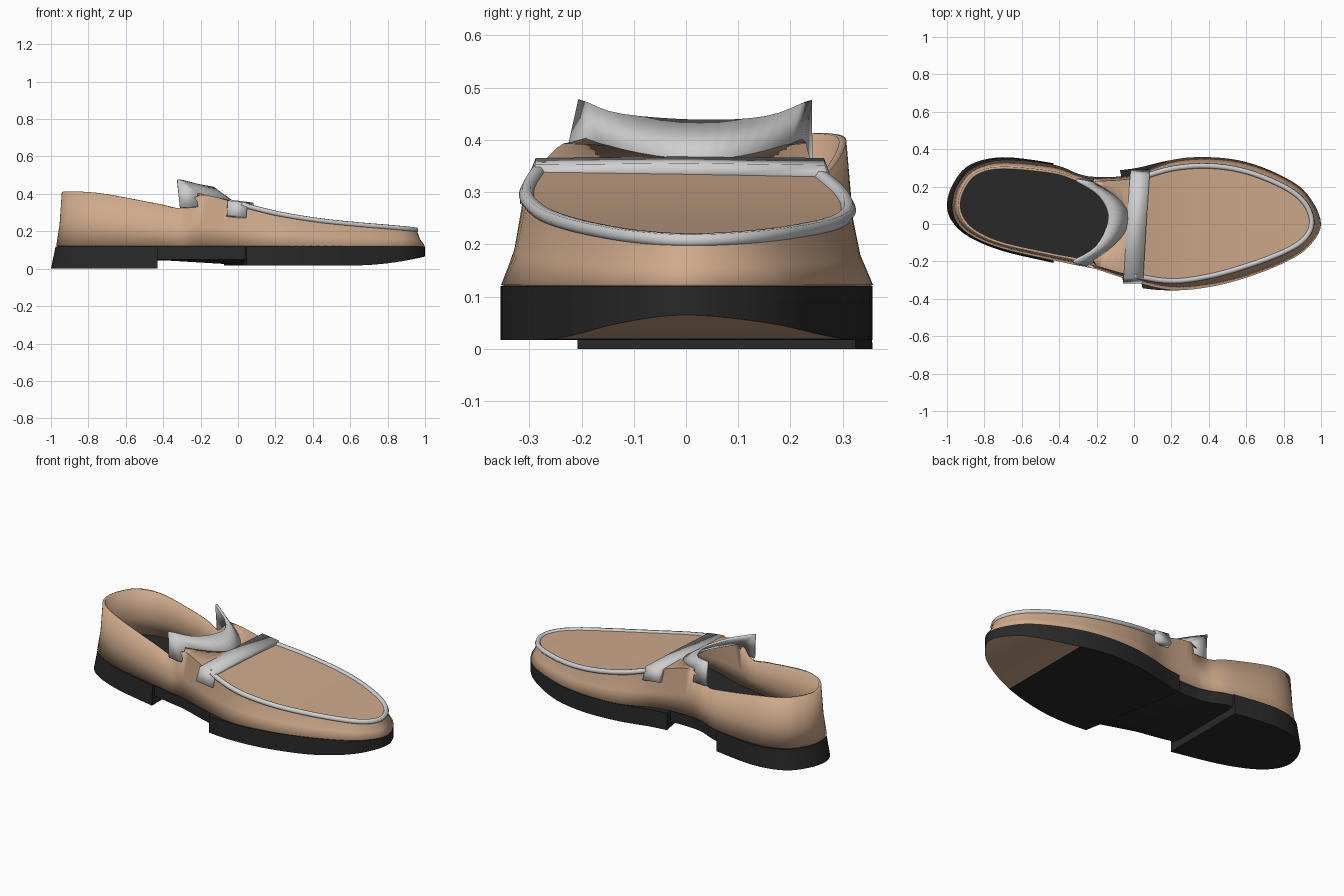
import bpy, bmesh, math
from mathutils import Vector as V

if "Cube" in bpy.data.objects:
    bpy.data.objects.remove(bpy.data.objects["Cube"])

def mat(name, c):
    m = bpy.data.materials.new(name)
    m.diffuse_color = (*c, 1)
    m.use_nodes = True
    m.node_tree.nodes["Principled BSDF"].inputs["Base Color"].default_value = m.diffuse_color
    return m

TAN = mat("tan leather", (0.62, 0.40, 0.26))
BLACK = mat("black rubber", (0.022, 0.022, 0.022))
GREY = mat("light grey trim", (0.62, 0.62, 0.62))

N = 5  # samples between control points

def catmull(p0, p1, p2, p3, t):
    return 0.5 * (2 * p1 + (p2 - p0) * t + (2 * p0 - 5 * p1 + 4 * p2 - p3) * t * t
                  + (3 * p1 - p0 - 3 * p2 + p3) * t ** 3)

def ring(tip0, rows, tip1):
    """Closed smooth outline from rows (x, y near side, y far side, z)."""
    c = [V(tip0)] + [V((r[0], r[1], r[3])) for r in rows] + [V(tip1)]
    c += [V((r[0], r[2], r[3])) for r in reversed(rows)]
    m = len(c)
    return [catmull(c[i - 1], c[i], c[(i + 1) % m], c[(i + 2) % m], j / N)
            for i in range(m) for j in range(N)]

def flat(rows, z):
    return [(*r, z) for r in rows]

def finish(bm, name, mats, angle=35, thick=0, offset=0):
    bmesh.ops.remove_doubles(bm, verts=bm.verts, dist=0.0005)
    bmesh.ops.recalc_face_normals(bm, faces=bm.faces)
    me = bpy.data.meshes.new(name)
    bm.to_mesh(me)
    bm.free()
    ob = bpy.data.objects.new(name, me)
    bpy.context.collection.objects.link(ob)
    for m in mats:
        me.materials.append(m)
    if thick:
        s = ob.modifiers.new("thickness", 'SOLIDIFY')
        s.thickness, s.offset = thick, offset
    bpy.ops.object.select_all(action='DESELECT')
    ob.select_set(True)
    bpy.context.view_layer.objects.active = ob
    bpy.ops.object.shade_smooth_by_angle(angle=math.radians(angle))
    return ob

def strips(bm, loops, closed=False):
    for a, b in zip(loops, loops[1:]):
        k = len(a)
        for i in range(k if closed else k - 1):
            j = (i + 1) % k
            bm.faces.new((a[i], a[j], b[j], b[i]))

def cap(bm, r, start=0):
    """Span a ring with strips between the near and far sides."""
    t = len(r)
    for i in range(start, t // 2):
        q = [r[i], r[i + 1], r[(t - i - 1) % t], r[(t - i) % t]]
        q = list(dict.fromkeys(q))
        if len(q) > 2:
            bm.faces.new(q)

def block(loops, cuts=()):
    """Solid through stacked outlines, cut by planes (point, discarded side)."""
    bm = bmesh.new()
    vs = [[bm.verts.new(p) for p in lp] for lp in loops]
    strips(bm, vs, True)
    cap(bm, vs[0])
    cap(bm, vs[-1])
    for co, no in cuts:
        g = bmesh.ops.bisect_plane(bm, geom=bm.verts[:] + bm.edges[:] + bm.faces[:],
                                   plane_co=co, plane_no=no, clear_outer=True)
        bmesh.ops.holes_fill(bm, edges=[e for e in bm.edges if e.is_boundary], sides=0)
    return bm

# Outlines of sole edge, upper base and upper top line
SOLE = [(-.97, .01, .21), (-.88, -.07, .315), (-.7, -.145, .357), (-.43, -.208, .325),
        (-.3, -.24, .295), (-.2, -.27, .28), (0, -.335, .297), (.2, -.355, .342),
        (.4, -.337, .357), (.6, -.285, .33), (.8, -.205, .25), (.93, -.125, .155)]
BASE = [(-.94, .01, .20), (-.86, -.06, .29), (-.7, -.125, .335), (-.43, -.187, .31),
        (-.3, -.215, .262), (-.2, -.235, .245), (0, -.30, .257), (.2, -.346, .335),
        (.4, -.331, .351), (.6, -.281, .325), (.8, -.202, .246), (.925, -.122, .152)]
TOP = [(-.91, .02, .19, .412), (-.84, -.045, .27, .412), (-.7, -.105, .30, .398),
       (-.43, -.165, .275, .347), (-.3, -.19, .235, .325), (-.2, -.22, .225, .39),
       (0, -.275, .24, .345), (.2, -.305, .295, .295), (.4, -.28, .31, .26),
       (.6, -.225, .28, .237), (.8, -.15, .2, .22), (.91, -.08, .115, .21)]
sole = ring((-1, .1, .12), flat(SOLE, .12), (1, 0, .12))
base = ring((-.965, .1, .12), flat(BASE, .12), (.993, 0, .12))
top = ring((-.935, .1, .41), TOP, (.95, .01, .205))
T = len(top)

# Heel block, flared towards the ground
heel_top = [V((-.5 + (p.x + .5) * .95, .1 + (p.y - .1) * .98, .12)) for p in sole]
heel_bot = [V((p.x, p.y, 0)) for p in sole]
finish(block([heel_top, heel_bot], [((-.43, 0, 0), (1, 0, 0))]), "heel", [BLACK])

# Front sole with toe spring; the raised toe underside is tan
def under(x):
    return .017 + .048 * max(0, (x - .6) / .4) ** 2
bm = block([sole, [V((p.x, p.y, under(p.x))) for p in sole]],
           [((-.02, 0, 0), (-1, -.19, 0))])
bmesh.ops.recalc_face_normals(bm, faces=bm.faces)
for f in bm.faces:
    if f.normal.z < -.5 and f.calc_center_median().x > .64:
        f.material_index = 1
finish(bm, "front_sole", [BLACK, TAN])

# Waist of the sole and insole, with a ramped underside
inner = [V((p.x * .985, .02 + (p.y - .02) * .985, .128)) for p in base]
edge = [V((p.x, p.y, .05)) for p in inner]
ramp = [V((p.x, .02 + (p.y - .02) * .75, .045 - .027 * min(1, max(0, (p.x + .4) / .45))))
        for p in inner]
finish(block([inner, edge, ramp], [((.2, 0, 0), (1, 0, 0))]), "sole_waist", [BLACK])
bm = bmesh.new()
cap(bm, [bm.verts.new((p.x, p.y, .13)) for p in inner])
finish(bm, "insole", [BLACK])

# Upper: side wall, toe plug and wings beside the throat
def throat(a, s):
    return V((-.03 - .19 * a * a, .03 + s * .19 * a + (s < 0) * -.03 * a, .357 + .04 * a * a))

bm = bmesh.new()
mid = []
for b, t in zip(base, top):
    p = b.lerp(t, .6)
    p.z = b.z + (t.z - b.z) * .4
    mid.append(p)
vs = [[bm.verts.new(p) for p in lp] for lp in (base, mid, top)]
strips(bm, vs, True)
cap(bm, vs[2], 7 * N)
tip = bm.verts.new(throat(0, 1))
bm.faces.new((vs[2][7 * N], tip, vs[2][T - 7 * N]))
for s in (-1, 1):
    idx = [6 * N + j for j in range(N + 1)]
    side = [vs[2][i if s < 0 else T - i] for i in idx]
    inn = [bm.verts.new(throat(1 - j / N, s)) for j in range(N)] + [tip]
    strips(bm, [side, inn])
finish(bm, "upper", [TAN], 40, .014)

# Raised seam around the toe plug
cu = bpy.data.curves.new("toe_seam", 'CURVE')
cu.dimensions = '3D'
cu.bevel_depth, cu.bevel_resolution = .015, 1
pts = top[7 * N:T - 7 * N + 1]
sp = cu.splines.new('POLY')
sp.points.add(len(pts) - 1)
for q, p in zip(sp.points, pts):
    q.co = (p.x, p.y, p.z + .002, 1)
cu.materials.append(GREY)
bpy.context.collection.objects.link(bpy.data.objects.new("toe_seam", cu))

# Strap across the instep, folded down at both ends
bm = bmesh.new()
path = [(-.008, -.302, .278), (-.004, -.278, .345), (.012, 0, .345),
        (.03, .255, .345), (.034, .275, .28)]
strips(bm, [[bm.verts.new((x + d, y, z - d * .12)) for x, y, z in path] for d in (-.052, .052)])
finish(bm, "strap", [GREY], 30, .034)

# Flared tongue with side tabs
bm = bmesh.new()
lip = [V(p) for p in ((-.325, -.2, .475), (-.2, -.12, .445), (-.135, .03, .433),
                      (-.185, .15, .441), (-.31, .235, .475))]
lip = [lip[0] * 2 - lip[1]] + lip + [lip[-1] * 2 - lip[-2]]
up = [catmull(*lip[i:i + 4], j / 4) for i in range(4) for j in range(4)] + [lip[-2]]
low = [throat(abs(k - 8) / 8, -1 if k < 8 else 1) for k in range(17)]
up = [V((-.31, -.212, .325))] + up + [V((-.3, .235, .325))]
low = [V((-.215, -.232, .33))] + low + [V((-.215, .235, .33))]
strips(bm, [[bm.verts.new(p) for p in lp] for lp in (low, up)])
finish(bm, "tongue", [GREY], 35, .014)
